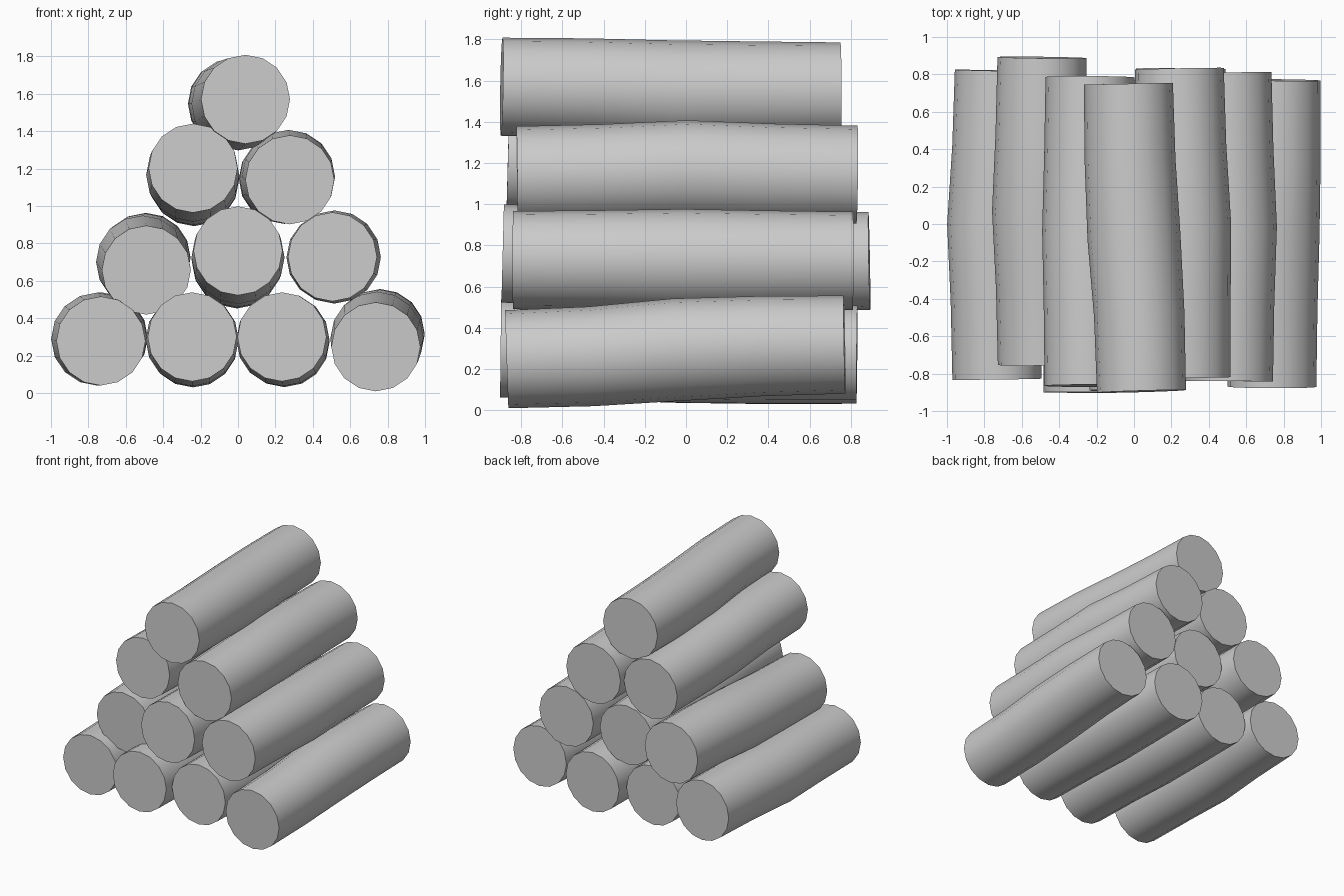
import bpy, bmesh, math
from mathutils import Vector

if "Cube" in bpy.data.objects:
    bpy.data.objects.remove(bpy.data.objects["Cube"])

SIDES = 16
# slightly swollen trunk: radius at five rings from front to back
RADII = [0.238, 0.242, 0.249, 0.243, 0.238]

# y front, y back, then (x, z) centre at front, middle and back of each log
LOGS = [
    # bottom row
    (-0.83, 0.82, (-0.733, 0.278), (-0.750, 0.288), (-0.720, 0.298)),
    (-0.90, 0.76, (-0.245, 0.300), (-0.245, 0.285), (-0.240, 0.268)),
    (-0.835, 0.83, (0.235, 0.300), (0.240, 0.285), (0.250, 0.270)),
    (-0.87, 0.77, (0.737, 0.247), (0.743, 0.293), (0.760, 0.318)),
    # second row
    (-0.75, 0.89, (-0.490, 0.657), (-0.510, 0.700), (-0.492, 0.725)),
    (-0.89, 0.76, (0.000, 0.760), (0.000, 0.725), (-0.005, 0.690)),
    (-0.84, 0.81, (0.505, 0.728), (0.515, 0.727), (0.497, 0.725)),
    # third row
    (-0.865, 0.785, (-0.240, 1.202), (-0.242, 1.165), (-0.235, 1.130)),
    (-0.82, 0.83, (0.277, 1.140), (0.270, 1.158), (0.242, 1.143)),
    # top log
    (-0.895, 0.75, (0.040, 1.570), (0.000, 1.546), (-0.030, 1.547)),
]


def centre_line(y0, y1, front, mid, back):
    """Five centre points, straighter near the ends and bending in the middle."""
    f, m, b = ((Vector((p[0], 0, p[1]))) for p in (front, mid, back))
    pts = [f, f.lerp(m, 0.3), m, m.lerp(b, 0.7), b]
    for i, p in enumerate(pts):
        p.y = y0 + (y1 - y0) * i / 4
    return pts


def make_log(name, spec):
    pts = centre_line(*spec)
    bm = bmesh.new()
    rings = []
    for i, p in enumerate(pts):
        # each ring is square to the local direction of the trunk
        t = (pts[min(i + 1, 4)] - pts[max(i - 1, 0)]).normalized()
        u = Vector((0, 0, 1)).cross(t).normalized()
        v = t.cross(u)
        ring = []
        for k in range(SIDES):
            a = 2 * math.pi * k / SIDES
            ring.append(bm.verts.new(p + RADII[i] * (u * math.cos(a) + v * math.sin(a))))
        rings.append(ring)
    for r, s in zip(rings, rings[1:]):
        for k in range(SIDES):
            n = (k + 1) % SIDES
            bm.faces.new((r[k], r[n], s[n], s[k]))
    # sawn ends
    bm.faces.new(rings[0][::-1])
    bm.faces.new(rings[-1])
    bmesh.ops.recalc_face_normals(bm, faces=bm.faces)
    mesh = bpy.data.meshes.new(name)
    bm.to_mesh(mesh)
    bm.free()
    obj = bpy.data.objects.new(name, mesh)
    bpy.context.collection.objects.link(obj)
    # smooth bark, crisp sawn edges
    bpy.ops.object.select_all(action='DESELECT')
    obj.select_set(True)
    bpy.context.view_layer.objects.active = obj
    bpy.ops.object.shade_smooth_by_angle(angle=math.radians(40))


for i, spec in enumerate(LOGS):
    make_log(f"log_{i + 1}", spec)
